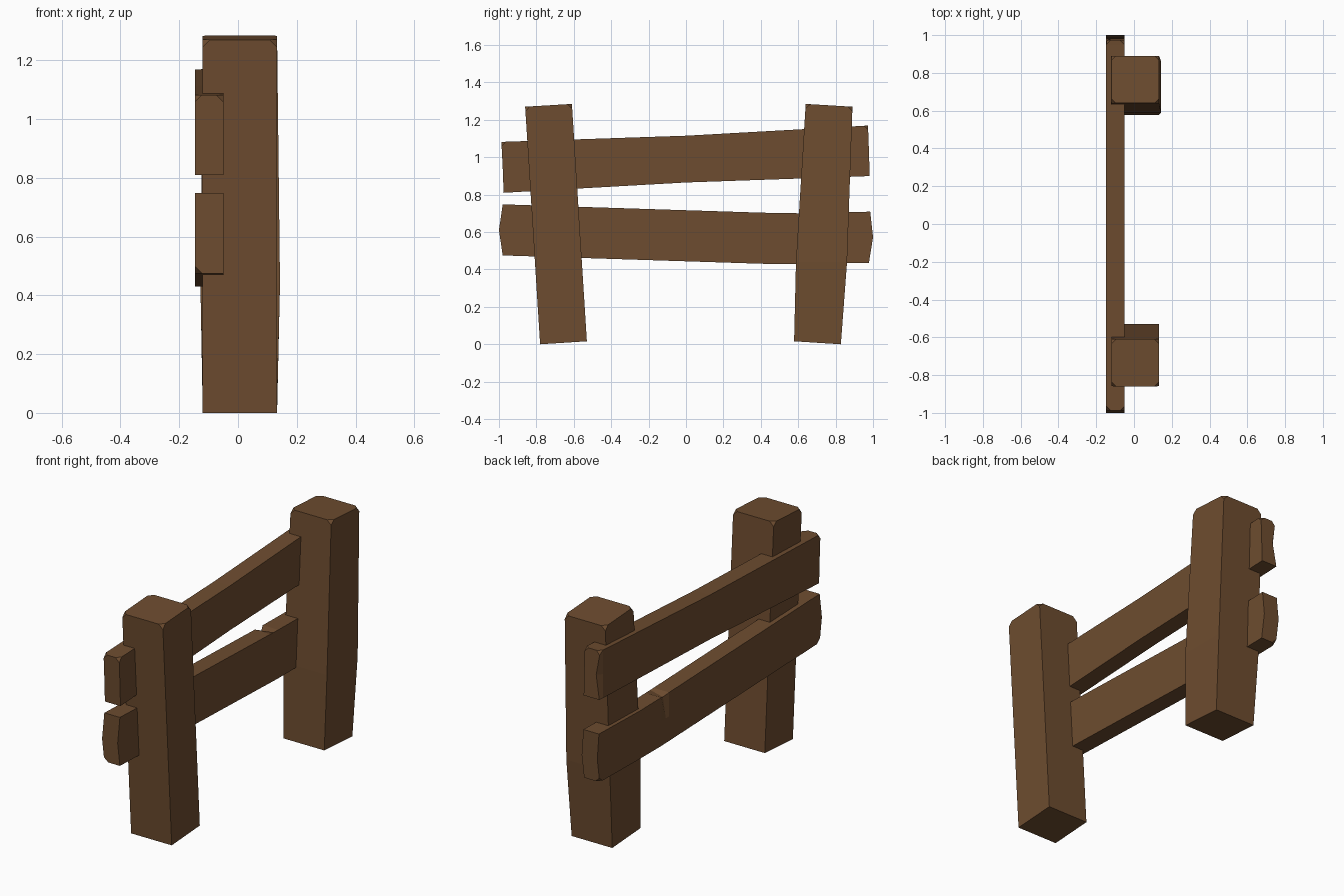
import bpy, bmesh

if "Cube" in bpy.data.objects:
    bpy.data.objects.remove(bpy.data.objects["Cube"])

wood = bpy.data.materials.new("wood")
wood.diffuse_color = (0.155, 0.073, 0.029, 1)
wood.use_nodes = True
wood.node_tree.nodes["Principled BSDF"].inputs["Base Color"].default_value = wood.diffuse_color


def loft(name, sections, chamfer):
    """Skin closed rings of points, then clip the corners chosen by chamfer(vertex position)."""
    bm = bmesh.new()
    rings = [[bm.verts.new(p) for p in s] for s in sections]
    n = len(rings[0])
    for a, b in zip(rings, rings[1:]):
        for i in range(n):
            j = (i + 1) % n
            bm.faces.new((a[i], a[j], b[j], b[i]))
    bm.faces.new(rings[0][::-1])
    bm.faces.new(rings[-1])
    picks = [v for v in bm.verts if chamfer(v.co)]
    bmesh.ops.bevel(bm, geom=picks, offset=0.025, offset_type='OFFSET',
                    segments=1, affect='VERTICES', clamp_overlap=True)
    bmesh.ops.recalc_face_normals(bm, faces=bm.faces)
    mesh = bpy.data.meshes.new(name)
    bm.to_mesh(mesh)
    bm.free()
    mesh.materials.append(wood)
    obj = bpy.data.objects.new(name, mesh)
    bpy.context.collection.objects.link(obj)
    return obj


def post(name, stations):
    # station: x min, x max, then (y, z) of the -y edge and of the +y edge
    secs = [[(x0, y0, z0), (x1, y0, z0), (x1, y1, z1), (x0, y1, z1)]
            for x0, x1, (y0, z0), (y1, z1) in stations]
    return loft(name, secs, lambda c: c.z > 1.2)


X0, X1 = -0.147, -0.05


def rail(name, stations, chamfer):
    # station: (y, z) bottom, (y, z) middle, (y, z) top, dent at outer middle, dent at outer top
    secs = []
    for b, m, t, dent_mid, dent_top in stations:
        secs.append([(X0, *b), (X0 + dent_mid, *m), (X0 + dent_top, t[0], t[1] - dent_top),
                     (X1, *t), (X1, *m), (X1, *b)])
    return loft(name, secs, chamfer)


# Leaning posts
post("left_post", [(-0.12, 0.133, (-0.78, 0.0), (-0.53, 0.016)),
                   (-0.12, 0.133, (-0.86, 1.27), (-0.61, 1.285))])
post("right_post", [(-0.12, 0.133, (0.578, 0.016), (0.828, 0.0)),
                    (-0.128, 0.143, (0.588, 0.44), (0.861, 0.44)),
                    (-0.12, 0.133, (0.64, 1.285), (0.89, 1.27))])

# Upper rail, with a nick in its right end
rail("upper_rail", [
    ((-0.975, 0.81), (-0.98, 0.945), (-0.987, 1.082), 0, 0),
    ((0, 0.865), (0, 0.99), (0, 1.115), 0, 0),
    ((0.95, 0.898), (0.95, 1.033), (0.95, 1.168), 0, 0),
    ((0.982, 0.9), (0.978, 1.035), (0.973, 1.17), 0.022, 0)],
    lambda c: abs(c.y) > 0.97 and (c.z > 1.06 and abs(c.z - 1.035) > 0.01))

# Lower rail, with pointed ends and a chip in its top edge
rail("lower_rail", [
    ((-0.98, 0.475), (-1.0, 0.61), (-0.98, 0.748), 0, 0),
    ((0.36, 0.432), (0.36, 0.57), (0.36, 0.705), 0, 0),
    ((0.39, 0.431), (0.39, 0.57), (0.39, 0.704), 0, 0.018),
    ((0.43, 0.43), (0.43, 0.57), (0.43, 0.703), 0, 0),
    ((0.62, 0.43), (0.62, 0.57), (0.62, 0.7), 0, 0),
    ((0.978, 0.435), (1.0, 0.572), (0.985, 0.709), 0, 0)],
    lambda c: abs(c.y) > 0.97 and c.x < -0.1 and c.z < 0.5)
